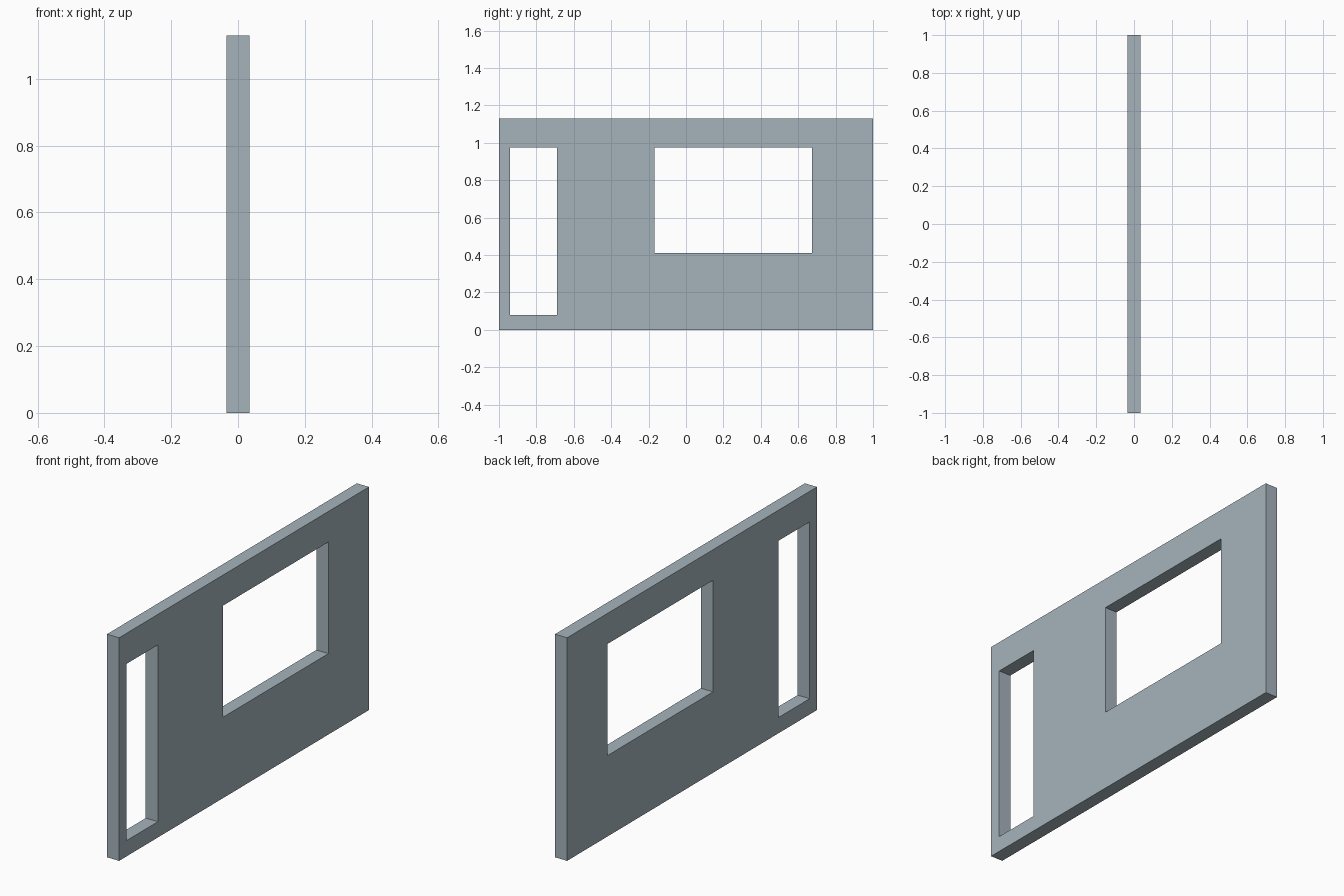
import bpy

if "Cube" in bpy.data.objects:
    bpy.data.objects.remove(bpy.data.objects["Cube"])

THICK = 0.068


def box(name, y0, y1, z0, z1, thick):
    """Upright slab centred on x = 0, given by its y and z limits."""
    bpy.ops.mesh.primitive_cube_add(size=1, location=(0, (y0 + y1) / 2, (z0 + z1) / 2))
    obj = bpy.context.object
    obj.name = name
    obj.scale = (thick, y1 - y0, z1 - z0)
    bpy.ops.object.transform_apply(location=True, rotation=False, scale=True)
    return obj


def cut_opening(target, name, y0, y1, z0, z1):
    """Cut a rectangular hole right through the target."""
    cutter = box(name, y0, y1, z0, z1, THICK * 3)
    cutter.hide_render = True
    mod = target.modifiers.new(name, 'BOOLEAN')
    mod.operation = 'DIFFERENCE'
    mod.solver = 'EXACT'
    mod.object = cutter
    bpy.context.view_layer.objects.active = target
    bpy.ops.object.modifier_apply(modifier=mod.name)
    bpy.data.objects.remove(cutter, do_unlink=True)


# Wall panel
wall = box("wall_panel", -1.0, 1.0, 0.0, 1.13, THICK)

# Tall door opening and wide window opening, sharing one head height
HEAD = 0.975
cut_opening(wall, "door_opening", -0.941, -0.69, 0.08, HEAD)
cut_opening(wall, "window_opening", -0.168, 0.675, 0.41, HEAD)

# Blue-grey paint
paint = bpy.data.materials.new("blue_grey_paint")
paint.diffuse_color = (0.38, 0.455, 0.50, 1)
paint.use_nodes = True
paint.node_tree.nodes["Principled BSDF"].inputs["Base Color"].default_value = paint.diffuse_color
wall.data.materials.clear()
wall.data.materials.append(paint)
